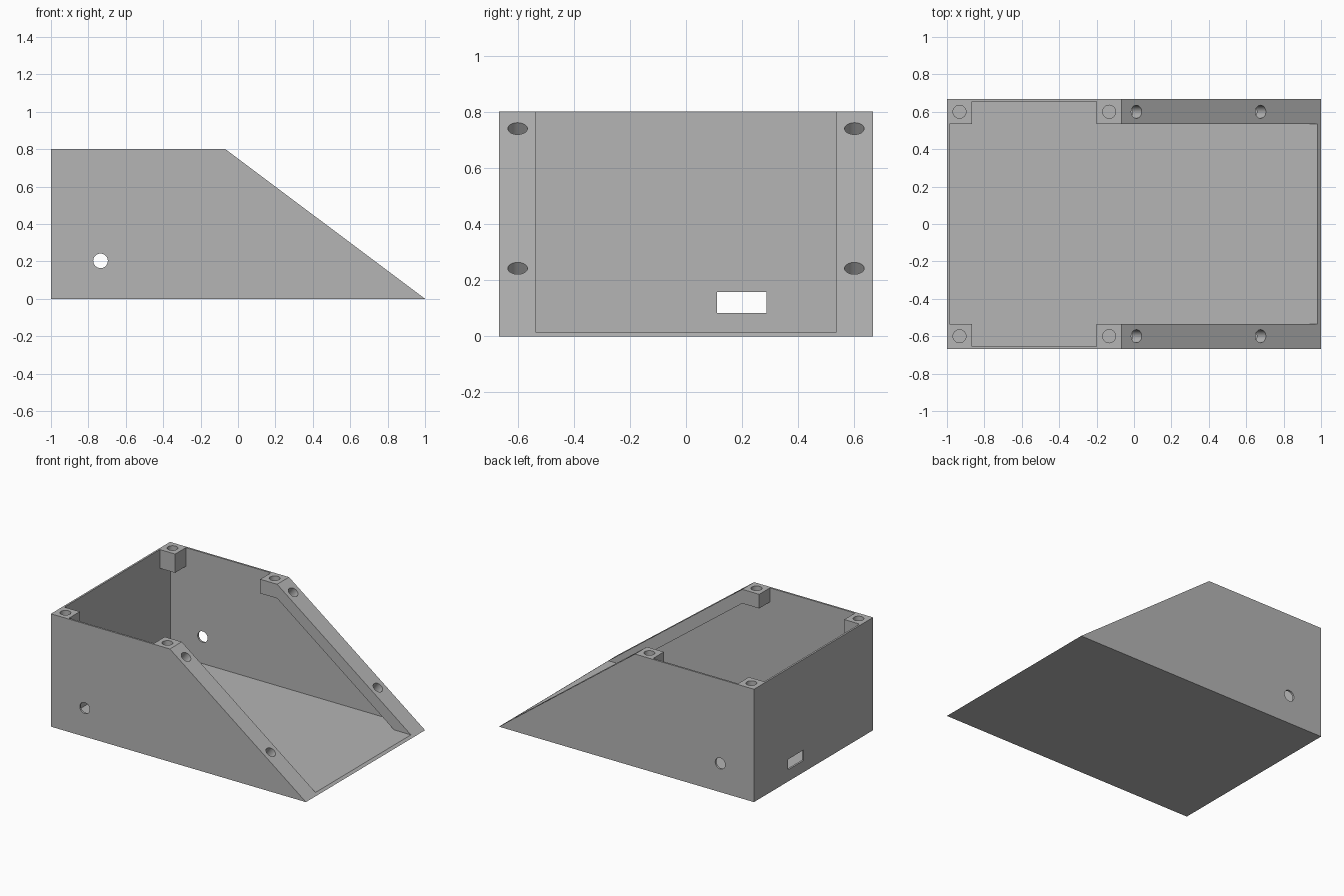
import bpy
import bmesh
from math import atan2
from mathutils import Matrix, Vector

cube = bpy.data.objects.get("Cube")
if cube:
    bpy.data.objects.remove(cube, do_unlink=True)

# Main dimensions
HALF_L, HALF_W, HEIGHT = 1.0, 0.667, 0.8
WALL = 0.0133
SHOULDER = -0.067            # x where the sloped front begins
POST = 0.133                 # outer size of a screw post
RAIL = 0.1                   # vertical thickness of the sloped rail
HOLE = 0.035
SLOPE = HEIGHT / (HALF_L - SHOULDER)
NORMAL = Vector((SLOPE, 0, 1)).normalized()

grey = bpy.data.materials.new("plain grey")
grey.use_nodes = True
colour = (0.46, 0.46, 0.46, 1)
grey.diffuse_color = colour
grey.node_tree.nodes["Principled BSDF"].inputs["Base Color"].default_value = colour


def make_object(name, bm):
    bmesh.ops.recalc_face_normals(bm, faces=bm.faces[:])
    mesh = bpy.data.meshes.new(name)
    bm.to_mesh(mesh)
    bm.free()
    mesh.materials.append(grey)
    obj = bpy.data.objects.new(name, mesh)
    bpy.context.collection.objects.link(obj)
    return obj


def prism(name, profile, y0, y1):
    """Extrude an x-z profile along y."""
    bm = bmesh.new()
    face = bm.faces.new([bm.verts.new((x, y0, z)) for x, z in profile])
    ext = bmesh.ops.extrude_face_region(bm, geom=[face])
    verts = [v for v in ext["geom"] if isinstance(v, bmesh.types.BMVert)]
    bmesh.ops.translate(bm, verts=verts, vec=(0, y1 - y0, 0))
    return make_object(name, bm)


def box(name, x0, x1, y0, y1, z0, z1):
    return prism(name, [(x0, z0), (x1, z0), (x1, z1), (x0, z1)], y0, y1)


def drill(centre, axis, radius, depth):
    """Cylinder cutter centred on a point."""
    turn = Vector(axis).to_track_quat("Z", "Y").to_matrix().to_4x4()
    bm = bmesh.new()
    bmesh.ops.create_cone(bm, cap_ends=True, segments=32, radius1=radius,
                          radius2=radius, depth=depth,
                          matrix=Matrix.Translation(centre) @ turn)
    return make_object("cutter", bm)


def cut(obj, cutters):
    bpy.context.view_layer.objects.active = obj
    for cutter in cutters:
        mod = obj.modifiers.new("cut", "BOOLEAN")
        mod.operation = "DIFFERENCE"
        mod.solver = "EXACT"
        mod.object = cutter
        bpy.ops.object.modifier_apply(modifier=mod.name)
        bpy.data.objects.remove(cutter, do_unlink=True)


def slope_z(x):
    return HEIGHT - (x - SHOULDER) * SLOPE


# Thin open shell with floor, back wall, side walls and sloped front
shell = prism("shell", [(-HALF_L, 0), (HALF_L, 0), (SHOULDER, HEIGHT),
                        (-HALF_L, HEIGHT)], -HALF_W, HALF_W)
inner_w = HALF_W - WALL
cut(shell, [
    box("cutter", -HALF_L + WALL, 1.2, -inner_w, inner_w, WALL, 1),
    drill((-0.735, 0, 0.203), (0, 1, 0), 0.039, 2),           # side holes
    box("cutter", -1.1, -0.9, 0.11, 0.286, 0.083, 0.157),     # cable slot
])
parts = [shell]

# Corner posts and sloped rails with screw holes on both sides
floor_x = HALF_L - WALL / SLOPE
rail_profile = [
    (SHOULDER - POST, HEIGHT), (SHOULDER, HEIGHT), (floor_x, WALL),
    (floor_x - RAIL / SLOPE, WALL), (SHOULDER, HEIGHT - RAIL),
    (SHOULDER - POST, HEIGHT - RAIL),
]
for side, sign in (("left", 1), ("right", -1)):
    ya, yb = sorted((sign * (HALF_W - POST), sign * inner_w))
    y_hole = sign * 0.6

    post = box(f"rear_post_{side}", -HALF_L + WALL, -HALF_L + POST,
               ya, yb, HEIGHT - POST, HEIGHT)
    cut(post, [drill((-0.933, y_hole, HEIGHT), (0, 0, 1), HOLE, 0.5)])

    rail = prism(f"sloped_rail_{side}", rail_profile, ya, yb)
    cut(rail, [drill((-0.133, y_hole, HEIGHT), (0, 0, 1), HOLE, 0.5)]
        + [drill((x, y_hole, slope_z(x)), NORMAL, HOLE, 0.3)
           for x in (0.013, 0.677)])
    parts += [post, rail]

# Smooth hole walls, sharp edges elsewhere
bpy.ops.object.select_all(action="DESELECT")
for part in parts:
    part.select_set(True)
bpy.context.view_layer.objects.active = shell
bpy.ops.object.shade_smooth_by_angle()
